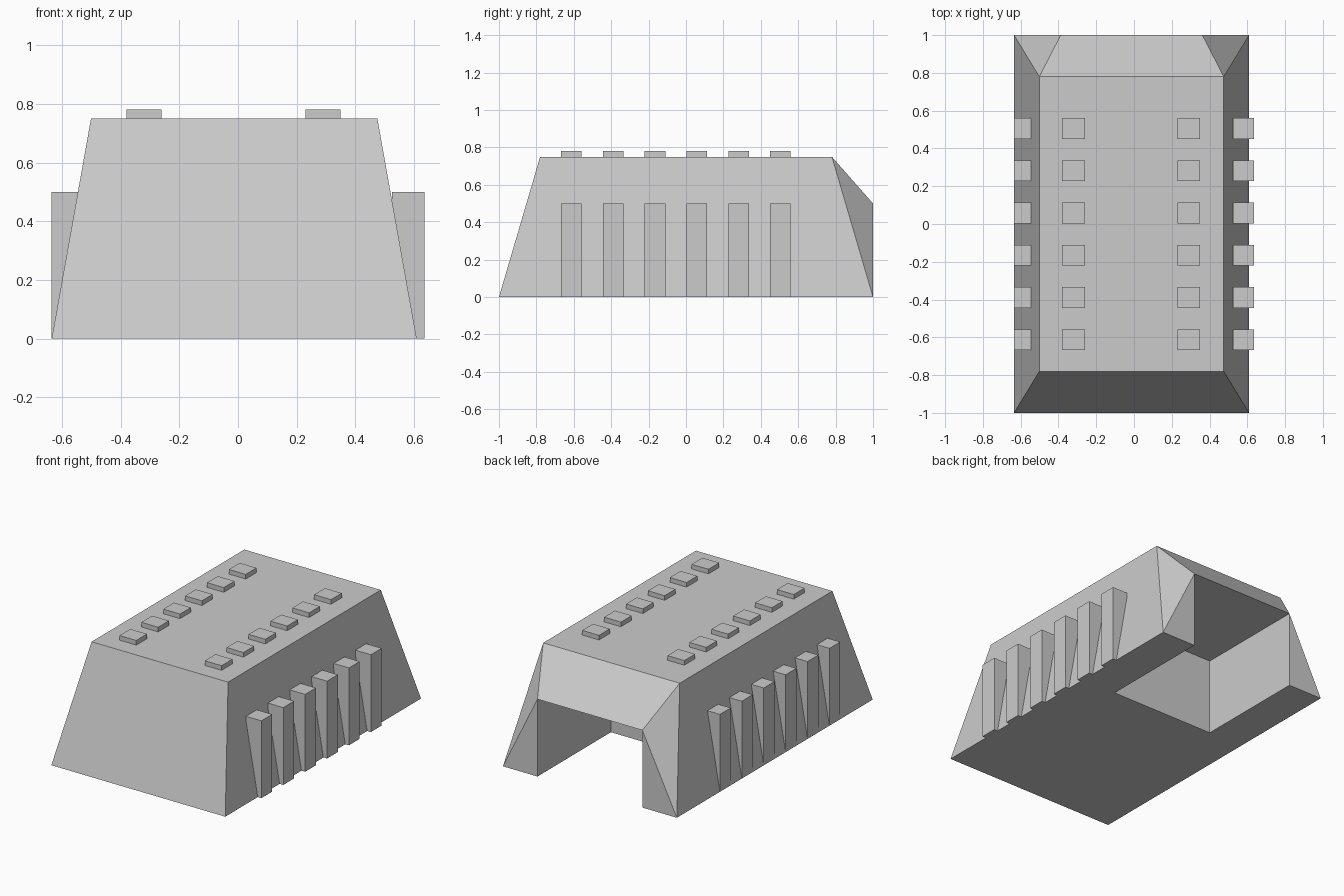
import bpy, bmesh

if "Cube" in bpy.data.objects:
    bpy.data.objects.remove(bpy.data.objects["Cube"])

CX = -0.013          # body is slightly off centre
BASE, TOP, DOOR = 0.622, 0.488, 0.375   # half widths
H, DOOR_H, DOOR_Y = 0.75, 0.5, 0.25


def finish(name, bm):
    bmesh.ops.recalc_face_normals(bm, faces=bm.faces)
    mesh = bpy.data.meshes.new(name)
    bm.to_mesh(mesh)
    bm.free()
    obj = bpy.data.objects.new(name, mesh)
    bpy.context.collection.objects.link(obj)
    return obj


def box(name, x0, x1, y0, y1, z0, z1):
    bm = bmesh.new()
    bmesh.ops.create_cube(bm, size=1)
    for v in bm.verts:
        v.co = (x1 if v.co.x > 0 else x0,
                y1 if v.co.y > 0 else y0,
                z1 if v.co.z > 0 else z0)
    return finish(name, bm)


# Tapered building shell with a doorway recess open at the back and below
bm = bmesh.new()
key = {"front_base": (BASE, -1, 0), "front_top": (TOP, -0.78, H),
       "back_base": (BASE, 1, 0), "back_top": (TOP, 0.78, H),
       "door_base": (DOOR, 1, 0), "door_top": (DOOR, 1, DOOR_H),
       "inner_base": (DOOR, DOOR_Y, 0), "inner_top": (DOOR, DOOR_Y, DOOR_H)}
L, R = ({k: bm.verts.new((CX + s * x, y, z)) for k, (x, y, z) in key.items()}
        for s in (-1, 1))

# Faces that occur on both sides
for names in (("front_base", "back_base", "back_top", "front_top"),
              ("back_base", "door_base", "door_top"),
              ("back_base", "door_top", "back_top"),
              ("door_base", "inner_base", "inner_top", "door_top")):
    for side in (L, R):
        bm.faces.new([side[n] for n in names])

# Faces that span from left to right: front, roof, lintel, ceiling, inner wall
for a, b in (("front_base", "front_top"), ("front_top", "back_top"),
             ("back_top", "door_top"), ("door_top", "inner_top"),
             ("inner_top", "inner_base")):
    bm.faces.new((L[a], R[a], R[b], L[b]))

# U-shaped underside
rim = ("front_base", "back_base", "door_base", "inner_base")
bm.faces.new([L[n] for n in rim] + [R[n] for n in reversed(rim)])
finish("building_shell", bm)

# Rows of wall buttresses and roof vents
for i in range(6):
    y = -0.613 + 0.2236 * i
    y0, y1 = y - 0.055, y + 0.055
    for side, s in (("left", -1), ("right", 1)):
        xs = sorted((s * 0.525, s * 0.635))
        box(f"{side}_buttress_{i + 1}", *xs, y0, y1, 0, 0.5)
        x = CX - 0.002 + s * 0.305
        box(f"{side}_roof_vent_{i + 1}", x - 0.06, x + 0.06, y0, y1, 0.74, 0.78)
